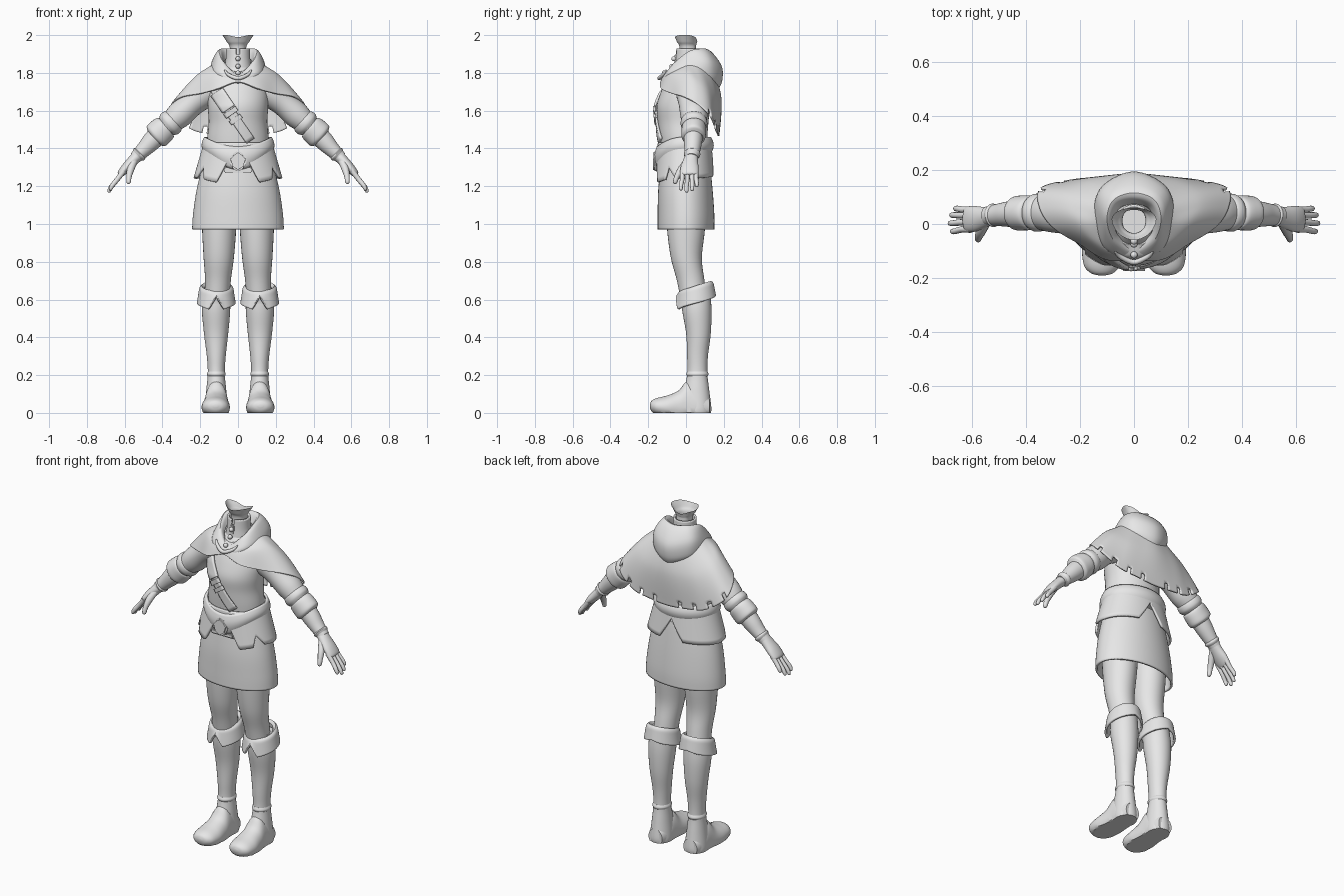
import bpy, bmesh, math
from mathutils import Vector

grey = bpy.data.materials.new("plain_grey")
grey.diffuse_color = (0.8, 0.8, 0.8, 1)


def finish(name, bm, mirror=False, thick=0, angle=40):
    bmesh.ops.recalc_face_normals(bm, faces=bm.faces)
    me = bpy.data.meshes.new(name)
    bm.to_mesh(me)
    bm.free()
    me.materials.append(grey)
    ob = bpy.data.objects.new(name, me)
    bpy.context.collection.objects.link(ob)
    bpy.context.view_layer.objects.active = ob
    ob.select_set(True)
    bpy.ops.object.shade_smooth_by_angle(angle=math.radians(angle))
    ob.select_set(False)
    if thick:
        m = ob.modifiers.new("thickness", 'SOLIDIFY')
        m.thickness, m.offset = thick, 0
    if mirror:
        ob.modifiers.new("mirror", 'MIRROR').use_mirror_merge = False
    return ob


def spline(p, t, closed=False):
    """Smooth curve through p, t counted in points."""
    n = len(p)
    i = math.floor(t) if closed else min(math.floor(t), n - 2)
    f = t - i
    a, b, c, d = [p[k % n] if closed else p[max(0, min(n - 1, k))] for k in range(i - 1, i + 3)]
    return 0.5 * (2 * b + (c - a) * f + (2 * a - 5 * b + 4 * c - d) * f * f + (3 * b - a - 3 * c + d) * f ** 3)


def linear(keys, t):
    for (a, p), (b, q) in zip(keys, keys[1:]):
        if t <= b:
            return p + (q - p) * max(0, t - a) / (b - a)
    return keys[-1][1]


def grid(name, f, nu, nv, closed=True, caps=(False, False), skip=None, **kw):
    bm = bmesh.new()
    n = nu if closed else nu + 1
    rows = [[bm.verts.new(f(i / nu, j / nv)) for i in range(n)] for j in range(nv + 1)]
    for j in range(nv):
        for i in range(nu):
            if not (skip and skip(i, j)):
                k = (i + 1) % n
                bm.faces.new((rows[j][i], rows[j][k], rows[j + 1][k], rows[j + 1][i]))
    for flag, row in zip(caps, (rows[0], rows[-1])):
        if flag:
            bm.faces.new(row)
    bmesh.ops.delete(bm, geom=[v for v in bm.verts if not v.link_faces], context='VERTS')
    return finish(name, bm, **kw)


def loft(name, rings, n=32, steps=5, mode='path', floor=None, caps=(True, True), **kw):
    """Rings are x, y, z, radius a, radius b; path mode turns them along the way."""
    R = [Vector(r) for r in rings]
    m = len(R) - 1

    def f(u, v):
        t = v * m
        r = spline(R, t)
        c = Vector(r[:3])
        A, B = Vector((1, 0, 0)), Vector((0, 1, 0))
        if mode == 'foot':
            B = Vector((0, 0, 1))
        elif mode == 'path':
            d = Vector((spline(R, min(m, t + .05)) - spline(R, max(0, t - .05)))[:3]).normalized()
            A = B.cross(d).normalized()
            B = d.cross(A)
        a = u * math.tau
        p = c + A * max(r[3], .001) * math.sin(a) - B * max(r[4], .001) * math.cos(a)
        if floor is not None:
            p.z = max(p.z, floor)
        return p
    return grid(name, f, n, m * steps, caps=caps, **kw)


def drape(name, rows, nu, nv, **kw):
    """Each row is half a loop from front centre to back centre, mirrored in x."""
    loops = []
    for row in rows:
        h = [Vector(p) for p in row]
        loops.append(h + [Vector((-p.x, p.y, p.z)) for p in h[-2:0:-1]])

    def f(u, v):
        return spline([spline(l, u * len(l), True) for l in loops], v * (len(loops) - 1))
    return grid(name, f, nu, nv, **kw)


def plate(name, pts, y, depth):
    bm = bmesh.new()
    face = bm.faces.new([bm.verts.new((x, y, z)) for x, z in pts])
    ext = bmesh.ops.extrude_face_region(bm, geom=[face])
    bmesh.ops.translate(bm, vec=(0, -depth, 0), verts=[e for e in ext['geom'] if isinstance(e, bmesh.types.BMVert)])
    bmesh.ops.bevel(bm, geom=bm.edges[:], offset=depth * .3, segments=2, affect='EDGES')
    finish(name, bm)


def ball(name, loc, r):
    bm = bmesh.new()
    bmesh.ops.create_uvsphere(bm, u_segments=16, v_segments=10, radius=r)
    bmesh.ops.translate(bm, vec=loc, verts=bm.verts)
    finish(name, bm)


# Legs and boots
loft("thigh", [(.1, 0, 1.24, .09, .1), (.1, 0, 1.1, .092, .105), (.1, 0, .97, .09, .1), (.102, .002, .82, .08, .082),
               (.106, .025, .7, .068, .073), (.112, .045, .58, .065, .07)], mode='flat', mirror=True)
loft("boot_shaft", [(.112, .05, .66, .068, .075), (.116, .057, .55, .075, .078), (.116, .066, .42, .064, .065),
                    (.115, .061, .3, .05, .055), (.115, .06, .21, .045, .053), (.115, .057, .12, .053, .066),
                    (.115, .06, .03, .062, .074), (.115, .06, 0, .06, .072)], mode='flat', mirror=True)
loft("ankle_band", [(.115, .06, .192, .044, .053), (.115, .06, .205, .05, .059), (.115, .06, .22, .044, .053)],
     mode='flat', mirror=True)
loft("boot_foot", [(.115, .125, .03, .045, .05), (.115, .07, .03, .06, .1), (.115, .01, .03, .063, .14),
                   (.116, -.04, .03, .069, .088), (.118, -.1, .03, .075, .062), (.119, -.155, .033, .066, .045),
                   (.119, -.182, .036, .042, .028), (.119, -.191, .038, .012, .008)],
     mode='foot', floor=0, mirror=True)


def cuff(u, v):
    a = u * math.tau
    d = abs((math.degrees(a) + 180) % 360 - 180)
    top = .668 - .026 * math.cos(a)
    low = linear([(0, .615), (24, .548), (50, .562), (180, .622)], d)
    r = linear([(0, .068), (.15, .078), (.3, .085), (1, .097)], v)
    z = linear([(0, top - .015), (.15, top), (.3, top - .012), (1, low)], v)
    return Vector((.115 + r * math.sin(a), .052 - (r + .004) * math.cos(a), z))


grid("boot_cuff", cuff, 72, 14, mirror=True, thick=.012)

# Skirt, pointed hip flaps and wide belt
loft("skirt", [(0, 0, .972, .237, .144), (0, 0, 1.05, .232, .144), (0, -.003, 1.18, .213, .138),
               (0, -.003, 1.34, .175, .122)], n=64, mode='flat', caps=(False, True), thick=.012)

HEM = [(0, 1.36), (16, 1.33), (29, 1.22), (50, 1.235), (57, 1.3), (72, 1.245), (100, 1.24), (160, 1.25), (180, 1.375)]


def flap(u, v):
    a = u * math.tau
    z = 1.43 + (linear(HEM, abs((math.degrees(a) + 180) % 360 - 180)) - 1.43) * v
    k = (1.43 - z) / .2
    return Vector(((.175 + .058 * k) * math.sin(a), -.008 - (.135 + .023 * k) * math.cos(a), z))


grid("hip_flaps", flap, 180, 8, thick=.012)


def belt(u, v):
    a = u * math.tau
    c = max(0, math.cos(a))
    top, low = 1.458 - .05 * c ** 2, 1.375 - .085 * c ** 3
    b = .014 * math.sin(math.pi * v)
    return Vector(((.172 + b) * math.sin(a), -.011 - (.137 + b) * math.cos(a), top + (low - top) * v))


grid("belt", belt, 72, 8, thick=.014)
plate("belt_knot", [(-.05, 1.345), (-.03, 1.37), (0, 1.39), (.03, 1.37), (.05, 1.345), (.035, 1.3), (0, 1.275),
                    (-.035, 1.3)], -.145, .03)
plate("lower_strap", [(-.075, 1.27), (.075, 1.27), (.075, 1.3), (-.075, 1.3)], -.13, .022)

# Torso
TORSO = [(0, -.01, 1.38, .165, .125), (0, -.015, 1.46, .162, .128), (0, -.015, 1.54, .155, .134),
         (0, -.015, 1.62, .16, .14), (0, -.008, 1.69, .158, .128), (0, 0, 1.76, .135, .105), (0, .01, 1.83, .07, .07)]
loft("torso", TORSO, n=48, mode='flat')


# Diagonal chest strap with pouch and bands
def ribbon(name, t0, t1, width, off):
    def f(u, v):
        t, w = t0 + (t1 - t0) * v, (u - .5) * width
        x, z = -.125 + .19 * t + .82 * w, 1.72 - .28 * t + .57 * w
        yc, rx, ry = [linear([(r[2], r[k]) for r in TORSO], z) for k in (1, 3, 4)]
        return Vector((x, yc - ry * math.sqrt(max(.05, 1 - (x / rx) ** 2)) - off, z))
    grid(name, f, 6, 16, closed=False, thick=.012)


ribbon("chest_strap", 0, 1, .05, .007)
ribbon("strap_pouch", .08, .4, .075, .013)
ribbon("strap_band_upper", .42, .5, .075, .015)
ribbon("strap_band_lower", .56, .63, .07, .014)

# Arms, rolled sleeves and hands
loft("sleeve", [(.13, .03, 1.735, .085, .085), (.175, .032, 1.695, .082, .085), (.24, .036, 1.64, .068, .075),
                (.31, .042, 1.577, .07, .072), (.36, .042, 1.532, .058, .062), (.41, .04, 1.487, .058, .058)],
     mirror=True)
loft("sleeve_roll", [(.335, .042, 1.555, .056, .06), (.347, .042, 1.544, .068, .069), (.365, .042, 1.528, .07, .07),
                     (.38, .042, 1.515, .057, .06)], mirror=True)
loft("sleeve_cuff", [(.378, .042, 1.517, .055, .058), (.386, .042, 1.51, .068, .064), (.41, .041, 1.488, .073, .065),
                     (.435, .04, 1.465, .071, .063), (.445, .04, 1.456, .05, .05)], mirror=True)
loft("forearm", [(.41, .04, 1.487, .055, .052), (.46, .037, 1.435, .05, .048), (.5, .034, 1.393, .041, .042),
                 (.545, .03, 1.35, .032, .035)], mirror=True)
loft("wrist_band", [(.515, .032, 1.378, .034, .036), (.523, .032, 1.37, .042, .044), (.534, .031, 1.36, .034, .036)],
     mirror=True)
loft("palm", [(.53, .031, 1.363, .03, .033), (.56, .024, 1.332, .028, .04), (.595, .019, 1.295, .025, .048),
              (.622, .018, 1.265, .018, .045), (.628, .018, 1.258, .008, .03)], mirror=True)
for word, y, s in (("index", -.02, .97), ("middle", .006, 1.08), ("ring", .032, 1.0), ("little", .053, .8)):
    e = y * 1.15 - .004
    loft(word + "_finger", [(.605, y, 1.28, .014, .013), (.605 + .035 * s, y, 1.28 - .045 * s, .013, .012),
                            (.605 + .062 * s, e, 1.28 - .078 * s, .012, .011),
                            (.605 + .073 * s, e, 1.28 - .1 * s, .009, .009),
                            (.605 + .075 * s, e, 1.28 - .105 * s, .002, .002)], n=12, steps=3, mirror=True)
loft("thumb", [(.55, .008, 1.335, .02, .018), (.568, -.026, 1.29, .019, .018), (.577, -.048, 1.25, .014, .014),
               (.579, -.058, 1.22, .011, .011), (.579, -.06, 1.212, .002, .002)], n=12, steps=4, mirror=True)

# Shoulder cape with notched back hem
CAPE = [
    [(0, -.075, 1.8), (.045, -.065, 1.815), (.08, -.035, 1.83), (.1, 0, 1.85), (.105, .03, 1.86), (.1, .06, 1.86),
     (.08, .095, 1.855), (.04, .12, 1.85), (0, .13, 1.85)],
    [(0, -.115, 1.785), (.085, -.1, 1.785), (.155, -.055, 1.79), (.205, .005, 1.79), (.24, .06, 1.755),
     (.235, .11, 1.72), (.175, .152, 1.68), (.09, .172, 1.67), (0, .182, 1.67)],
    [(0, -.132, 1.75), (.105, -.128, 1.715), (.2, -.072, 1.69), (.3, -.01, 1.672), (.348, .06, 1.635),
     (.345, .13, 1.57), (.235, .16, 1.495), (.12, .17, 1.475), (0, .172, 1.465)]]


def notch(i, j):
    k = abs(i - 79.5)
    return j >= 21 and k < 34 and k % 8 > 6


drape("cape", CAPE, 160, 24, skip=notch, thick=.01)

# Lowered hood around the neck
HOOD = [
    [(0, -.08, 1.78), (.06, -.045, 1.82), (.075, .01, 1.86), (.055, .06, 1.87), (0, .075, 1.87)],
    [(0, -.1, 1.79), (.075, -.06, 1.85), (.1, .02, 1.912), (.075, .09, 1.925), (0, .115, 1.92)],
    [(0, -.125, 1.768), (.1, -.085, 1.81), (.133, .03, 1.855), (.115, .128, 1.86), (0, .183, 1.84)],
    [(0, -.125, 1.75), (.105, -.085, 1.785), (.145, .03, 1.8), (.115, .135, 1.78), (0, .188, 1.76)],
    [(0, -.11, 1.75), (.09, -.07, 1.78), (.125, .03, 1.785), (.1, .12, 1.75), (0, .165, 1.71)]]
drape("hood", HOOD, 64, 20, thick=.008)

# Collar, fastenings and open neck
loft("collar", [(0, .01, 1.81, .07, .068), (0, .01, 1.87, .06, .06), (0, .01, 1.93, .059, .057)], n=40, mode='flat',
     caps=(False, False), skip=lambda i, j: j > 6 and (i < 1 or i > 38), thick=.01)
plate("collar_placket", [(-.013, 1.79), (.013, 1.79), (.013, 1.9), (-.013, 1.9)], -.045, .015)
for i, (y, z) in enumerate(((-.064, 1.875), (-.075, 1.835), (-.115, 1.8))):
    ball("button_%d" % (i + 1), (0, y, z), .013)
loft("cape_clasp", [(-.07, -.105, 1.815, .004, .004), (-.05, -.122, 1.79, .009, .009), (0, -.142, 1.772, .011, .01),
                    (.05, -.122, 1.79, .009, .009), (.07, -.105, 1.815, .004, .004)], n=12)
NECK = [
    [(0, -.04, 1.82), (.036, -.025, 1.82), (.05, .012, 1.82), (.036, .05, 1.82), (0, .065, 1.82)],
    [(0, -.034, 1.93), (.032, -.02, 1.93), (.043, .012, 1.93), (.032, .044, 1.93), (0, .053, 1.93)],
    [(0, -.048, 1.965), (.045, -.028, 1.965), (.06, .015, 1.965), (.042, .045, 1.96), (0, .055, 1.95)],
    [(0, -.06, 1.99), (.058, -.035, 2.0), (.083, .018, 2.0), (.055, .05, 1.988), (0, .06, 1.968)]]
drape("neck", NECK, 40, 15, caps=(True, False))
